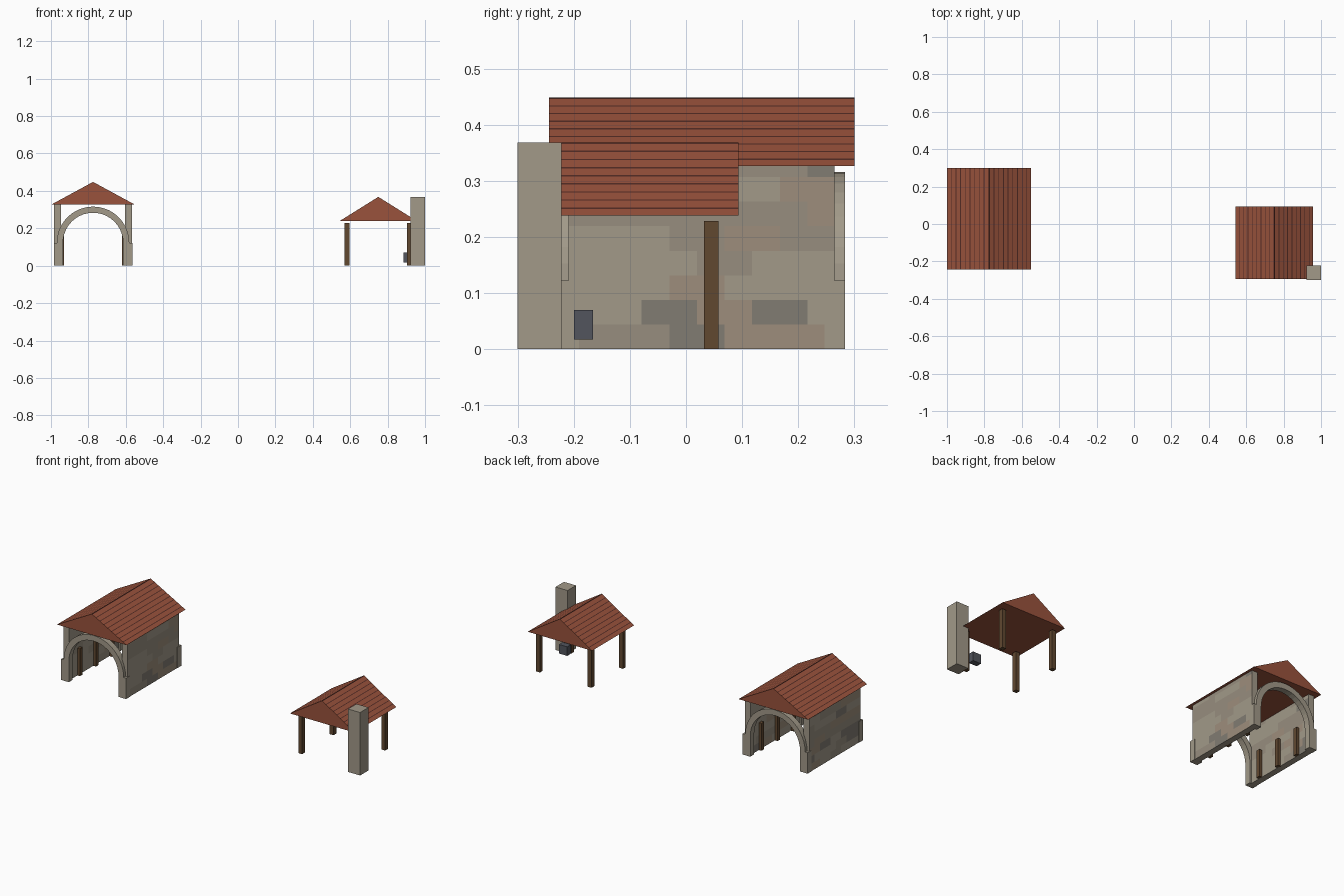
import bpy, bmesh, math, random

if "Cube" in bpy.data.objects:
    bpy.data.objects.remove(bpy.data.objects["Cube"])
random.seed(4)


def mat(name, r, g, b):
    m = bpy.data.materials.new(name)
    m.diffuse_color = (r, g, b, 1)
    m.use_nodes = True
    m.node_tree.nodes["Principled BSDF"].inputs["Base Color"].default_value = m.diffuse_color
    return m


STONE = mat("stone", 0.36, 0.32, 0.25)
BLOCKS = [mat("block_a", 0.36, 0.32, 0.25), mat("block_b", 0.31, 0.27, 0.21),
          mat("block_c", 0.22, 0.20, 0.17), mat("block_d", 0.34, 0.27, 0.20)]
TILE = mat("roof_tile", 0.32, 0.085, 0.045)
GAP = mat("roof_gap", 0.09, 0.025, 0.018)
WOOD = mat("wood", 0.12, 0.065, 0.03)
IRON = mat("iron", 0.085, 0.09, 0.11)


def finish(name, bm, mats):
    bmesh.ops.remove_doubles(bm, verts=bm.verts, dist=1e-5)
    bmesh.ops.recalc_face_normals(bm, faces=bm.faces)
    me = bpy.data.meshes.new(name)
    bm.to_mesh(me)
    bm.free()
    for m in mats:
        me.materials.append(m)
    ob = bpy.data.objects.new(name, me)
    bpy.context.collection.objects.link(ob)
    return ob


def quad(bm, pts, index=0):
    f = bm.faces.new([bm.verts.new(p) for p in pts])
    f.material_index = index
    return f


def box(name, x0, x1, y0, y1, z0, z1, m):
    bm = bmesh.new()
    bmesh.ops.create_cube(bm, size=1)
    for v in bm.verts:
        v.co = ((x0, x1)[v.co.x > 0], (y0, y1)[v.co.y > 0], (z0, z1)[v.co.z > 0])
    return finish(name, bm, [m])


# Solid gable roof with thin dark lines between the tile courses
def roof(name, cx, half, y0, y1, z0, z1, courses=9):
    bm = bmesh.new()
    stops = [0]
    for i in range(courses):
        stops += [(i + 0.84) / courses, (i + 1) / courses]
    for s in (-1, 1):
        for k, (a, b) in enumerate(zip(stops, stops[1:])):
            xa, xb = cx + s * half * (1 - a), cx + s * half * (1 - b)
            za, zb = z0 + (z1 - z0) * a, z0 + (z1 - z0) * b
            quad(bm, [(xa, y0, za), (xa, y1, za), (xb, y1, zb), (xb, y0, zb)], k % 2)
    for y in (y0, y1):
        quad(bm, [(cx - half, y, z0), (cx + half, y, z0), (cx, y, z1)])
    quad(bm, [(cx - half, y0, z0), (cx - half, y1, z0), (cx + half, y1, z0), (cx + half, y0, z0)])
    return finish(name, bm, [TILE, GAP])


# Wall whose two faces are laid in staggered stone blocks
def block_wall(name, x0, x1, y0, y1, h, row=0.0438, length=0.0985):
    bm = bmesh.new()
    rows = math.ceil(h / row)
    for r in range(rows):
        za, zb = r * row, min((r + 1) * row, h)
        joints = [y0]
        y = y0 + length * (0.82 if r % 2 == 0 else 0.32) + length
        while y < y1 - 0.01:
            joints.append(y)
            y += length
        joints.append(y1)
        for a, b in zip(joints, joints[1:]):
            for x in (x0, x1):
                i = random.choices(range(4), (5, 4, 2, 2))[0]
                quad(bm, [(x, a, za), (x, b, za), (x, b, zb), (x, a, zb)], i)
    for y in (y0, y1):
        quad(bm, [(x0, y, 0), (x1, y, 0), (x1, y, h), (x0, y, h)])
    for z in (0, h):
        quad(bm, [(x0, y0, z), (x1, y0, z), (x1, y1, z), (x0, y1, z)])
    return finish(name, bm, BLOCKS)


# Half-round stone arch ring
def arch(name, cx, zc, ri, ro, y0, y1, n=20):
    bm = bmesh.new()
    rings = []
    for i in range(n + 1):
        t = math.pi * i / n
        c, s = math.cos(t), math.sin(t)
        rings.append([bm.verts.new((cx + r * c, y, zc + r * s))
                      for r, y in ((ri, y0), (ro, y0), (ro, y1), (ri, y1))])
    for p, q in zip(rings, rings[1:]):
        for k in range(4):
            bm.faces.new((p[k], p[(k + 1) % 4], q[(k + 1) % 4], q[k]))
    bm.faces.new(rings[0])
    bm.faces.new(rings[-1])
    return finish(name, bm, [STONE])


# Walled building on the left
CX, CY = -0.775, 0.028
roof("hall_roof", CX, 0.225, -0.244, 0.30, 0.326, 0.448)
for side, s in (("left", -1), ("right", 1)):
    xs = sorted((CX + s * 0.172, CX + s * 0.208))
    block_wall(f"hall_{side}_wall", *xs, CY - 0.237, CY + 0.237, 0.326)
    for k in (-1, 0, 1):
        x, y = CX + s * 0.167, CY + k * 0.148
        box(f"hall_{side}_inner_post_{k + 2}", x - 0.012, x + 0.012, y - 0.012, y + 0.012, 0, 0.16, WOOD)

# Arches at both open ends
for end, y in (("front", CY - 0.237), ("back", CY + 0.237)):
    arch(f"{end}_arch", CX, 0.122, 0.161, 0.194, y - 0.018, y + 0.018)
    for side, s in (("left", -1), ("right", 1)):
        xs = sorted((CX + s * 0.161, CX + s * 0.21))
        box(f"{end}_arch_{side}_leg", *xs, y - 0.018, y + 0.018, 0, 0.122, STONE)

# Open shelter on the right
roof("shelter_roof", 0.75, 0.208, -0.294, 0.094, 0.238, 0.368)
for sx in (-1, 1):
    for sy in (-1, 1):
        x, y = 0.75 + sx * 0.167, -0.1 + sy * 0.145
        name = f"shelter_{'front' if sy < 0 else 'back'}_{'left' if sx < 0 else 'right'}_post"
        box(name, x - 0.0125, x + 0.0125, y - 0.0125, y + 0.0125, 0, 0.228, WOOD)

# Chimney and anvil block
box("chimney", 0.922, 1.0, -0.30, -0.222, 0, 0.368, STONE)
box("anvil", 0.885, 0.938, -0.20, -0.166, 0.017, 0.07, IRON)
